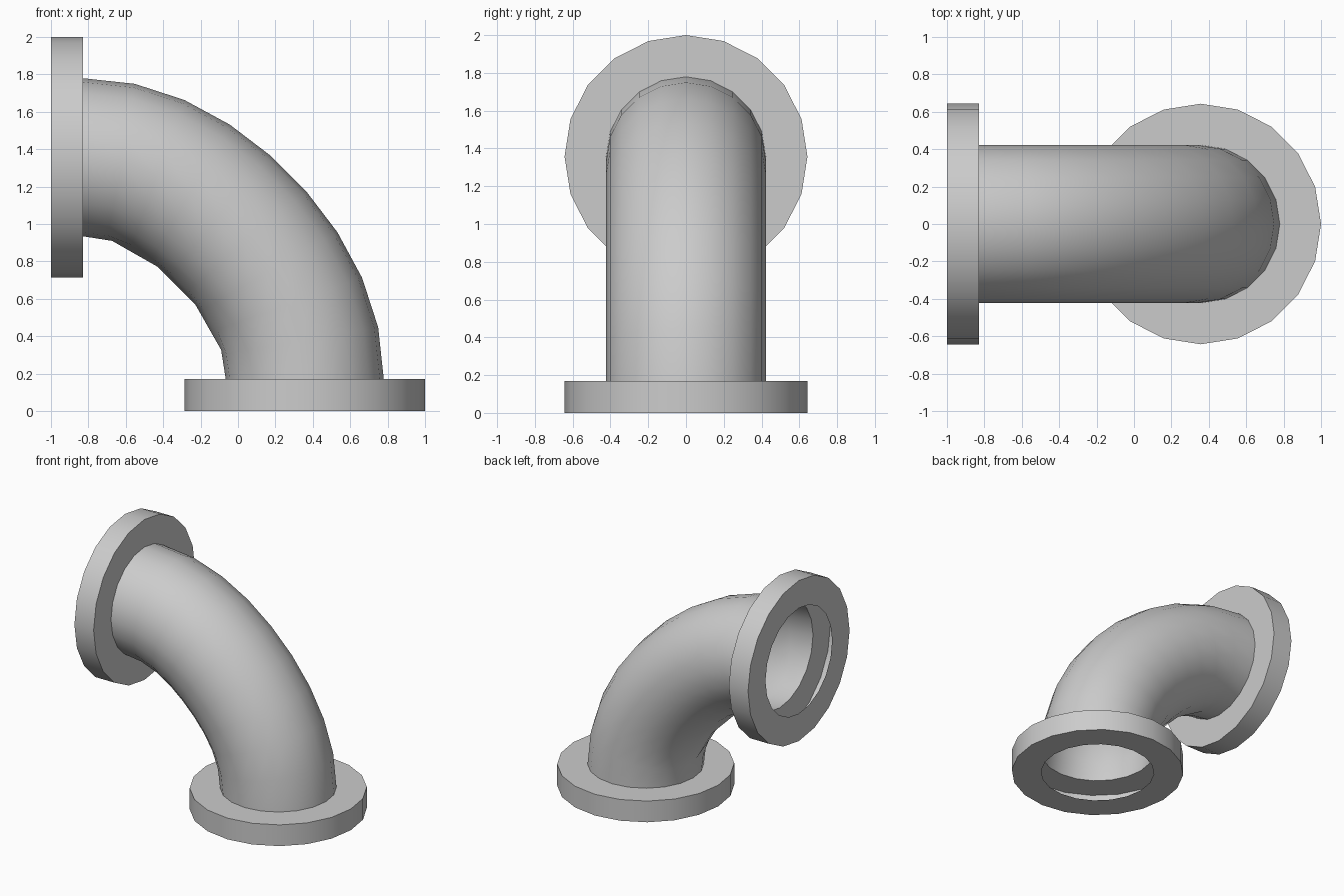
import bpy, bmesh
from math import sin, cos, radians, pi
from mathutils import Vector, Matrix

SIDES = 20
PIPE_R, FLANGE_R, THICK = 0.4225, 0.643, 0.17
BEND_R = 1.187
BEND_CENTRE = Vector((-0.83, 0, 0.17))

if "Cube" in bpy.data.objects:
    bpy.data.objects.remove(bpy.data.objects["Cube"])

metal = bpy.data.materials.new("grey metal")
metal.use_nodes = True
GREY = (0.6, 0.6, 0.6, 1)
metal.diffuse_color = GREY
metal.node_tree.nodes["Principled BSDF"].inputs["Base Color"].default_value = GREY


def make_object(name, rings, closed):
    """Skin a list of rings of points; closed joins the last ring to the first."""
    bm = bmesh.new()
    loops = [[bm.verts.new(p) for p in ring] for ring in rings]
    pairs = list(zip(loops, loops[1:]))
    if closed:
        pairs.append((loops[-1], loops[0]))
    for a, b in pairs:
        for k in range(SIDES):
            n = (k + 1) % SIDES
            bm.faces.new((a[k], a[n], b[n], b[k]))
    bmesh.ops.remove_doubles(bm, verts=bm.verts, dist=0.001)
    bmesh.ops.recalc_face_normals(bm, faces=bm.faces)
    mesh = bpy.data.meshes.new(name)
    bm.to_mesh(mesh)
    bm.free()
    obj = bpy.data.objects.new(name, mesh)
    bpy.context.collection.objects.link(obj)
    mesh.materials.append(metal)
    bpy.ops.object.select_all(action="DESELECT")
    obj.select_set(True)
    bpy.context.view_layer.objects.active = obj
    bpy.ops.object.shade_smooth_by_angle(angle=radians(35))
    return obj


def flange(name, matrix):
    """Hollow ring: two flat annuli and an outer wall, open towards the bore."""
    profile = [(PIPE_R, 0), (FLANGE_R, 0), (FLANGE_R, THICK), (PIPE_R, THICK)]
    rings = [[matrix @ Vector((r * cos(2 * pi * k / SIDES), r * sin(2 * pi * k / SIDES), z))
              for k in range(SIDES)] for r, z in profile]
    return make_object(name, rings, False)


def bend_point(angle, k):
    """Point k of the pipe section at an angle along the slightly flattened bend."""
    t, a = radians(angle), 2 * pi * k / SIDES
    r = BEND_R - 0.05 * sin(2 * t) ** 2 + PIPE_R * cos(a)
    return BEND_CENTRE + Vector((r * cos(t), PIPE_R * sin(a), r * sin(t)))


# Flanges at the foot and at the side opening
flange("bottom_flange", Matrix.Translation((0.357, 0, 0)))
flange("side_flange", Matrix.Translation((-1, 0, 1.357)) @ Matrix.Rotation(pi / 2, 4, "Y"))

# Bent pipe; the innermost row has paired points welded into fewer, longer edges
inner_angles = [0, 12, 12, 33.5, 33.5, 56.5, 56.5, 78, 78, 90]
pipe_rings = [[bend_point(inner_angles[i] if k == SIDES // 2 else 10 * i, k)
               for k in range(SIDES)] for i in range(10)]
make_object("elbow_pipe", pipe_rings, False)
